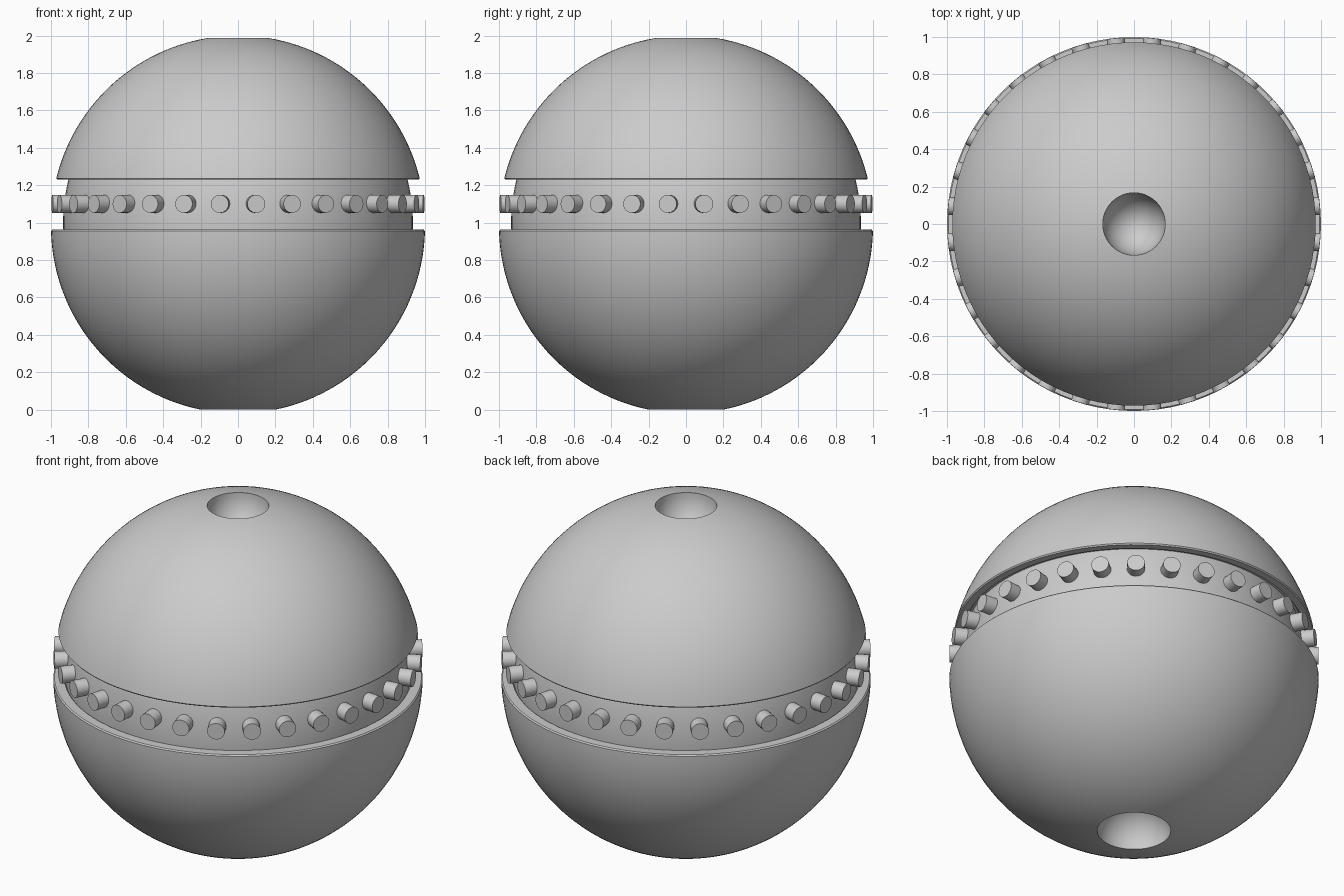
import bpy, bmesh, math
from mathutils import Matrix, Vector

if "Cube" in bpy.data.objects:
    bpy.data.objects.remove(bpy.data.objects["Cube"])

SEG = 96


def finish(bm, name, angle=30):
    bmesh.ops.remove_doubles(bm, verts=bm.verts, dist=1e-5)
    bmesh.ops.recalc_face_normals(bm, faces=bm.faces)
    mesh = bpy.data.meshes.new(name)
    bm.to_mesh(mesh)
    bm.free()
    obj = bpy.data.objects.new(name, mesh)
    bpy.context.collection.objects.link(obj)
    bpy.ops.object.select_all(action='DESELECT')
    obj.select_set(True)
    bpy.context.view_layer.objects.active = obj
    bpy.ops.object.shade_smooth_by_angle(angle=math.radians(angle))
    return obj


def lathe(name, profile):
    """Spin (radius, z) points round the z axis."""
    bm = bmesh.new()
    verts = [bm.verts.new((r, 0, z)) for r, z in profile]
    edges = [bm.edges.new(pair) for pair in zip(verts, verts[1:])]
    bmesh.ops.spin(bm, geom=verts + edges, axis=(0, 0, 1), cent=(0, 0, 0),
                   angle=math.tau, steps=SEG)
    return finish(bm, name)


def arc(radius, centre, z0, z1, n):
    """Points on a sphere outline between two heights, evenly by angle."""
    a0 = math.asin((z0 - centre) / radius)
    a1 = math.asin((z1 - centre) / radius)
    angles = [a0 + (a1 - a0) * i / n for i in range(n + 1)]
    return [(radius * math.cos(a), centre + radius * math.sin(a)) for a in angles]


def bowl(radius, rim_z, depth, n=10):
    """Rounded pit from its centre to just before the rim; negative depth opens down."""
    angles = [math.pi / 2 * i / n for i in range(n)]
    return [(radius * math.sin(a), rim_z - depth * math.cos(a)) for a in angles]


# Lower half: pit in the base, outer sphere, flat ledge with a softened inner lip
lathe("lower_shell", bowl(0.2, 0.0, -0.2)
      + arc(1.0, 0.98, 0.0, 0.955, 36)
      + [(0.993, 0.962), (0.94, 0.962), (0.93, 0.95), (0.8, 0.95), (0, 0.95)])

# Upper half: pit in the crown, outer sphere, flat underside
lathe("upper_shell", bowl(0.168, 1.986, 0.2)
      + arc(1.0, 1.0, 1.986, 1.237, 30)
      + [(0.966, 1.23), (0.925, 1.23), (0.918, 1.24), (0.8, 1.24), (0, 1.24)])

# Recessed band between the halves
lathe("core_band", [(0, 0.93)] + arc(0.935, 1.0, 0.93, 1.26, 10) + [(0, 1.26)])

# Ring of round pegs
PEGS = 32
bm = bmesh.new()
for i in range(PEGS):
    a = math.tau * (i + 0.5) / PEGS
    out = Vector((math.cos(a), math.sin(a), 0))
    turn = out.to_track_quat('Z', 'Y').to_matrix().to_4x4()
    bmesh.ops.create_cone(bm, cap_ends=True, segments=24, radius1=0.048, radius2=0.048,
                          depth=0.128,
                          matrix=Matrix.Translation(out * 0.934 + Vector((0, 0, 1.1))) @ turn)
finish(bm, "pegs")
